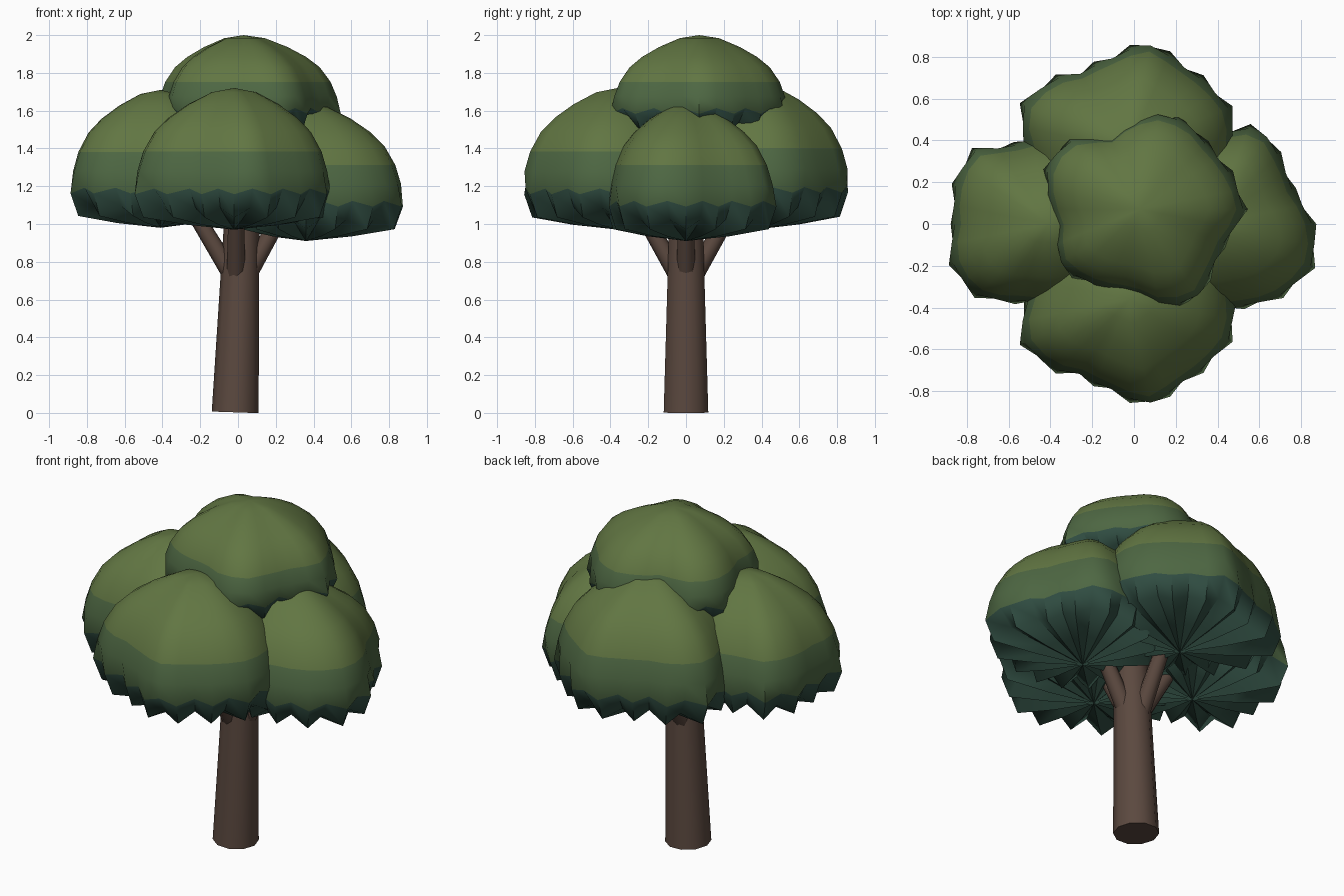
import bpy, bmesh, math
from mathutils import Vector

if "Cube" in bpy.data.objects:
    bpy.data.objects.remove(bpy.data.objects["Cube"])


def material(name, rgb):
    m = bpy.data.materials.new(name)
    m.diffuse_color = (*rgb, 1)
    m.use_nodes = True
    m.node_tree.nodes["Principled BSDF"].inputs["Base Color"].default_value = m.diffuse_color
    return m


BARK = material("bark", (0.105, 0.066, 0.05))
LEAF = [material("leaf_top", (0.12, 0.18, 0.055)),
        material("leaf_side", (0.075, 0.135, 0.055)),
        material("leaf_under", (0.03, 0.075, 0.055))]


def finish(name, bm, mats, angle):
    bmesh.ops.recalc_face_normals(bm, faces=bm.faces)
    me = bpy.data.meshes.new(name)
    bm.to_mesh(me)
    bm.free()
    for m in mats:
        me.materials.append(m)
    ob = bpy.data.objects.new(name, me)
    bpy.context.collection.objects.link(ob)
    bpy.ops.object.select_all(action='DESELECT')
    ob.select_set(True)
    bpy.context.view_layer.objects.active = ob
    bpy.ops.object.shade_smooth_by_angle(angle=math.radians(angle))
    return ob


def limb(name, a, b, r1, r2, sides):
    """Tapered round limb from a to b."""
    a, b = Vector(a), Vector(b)
    bm = bmesh.new()
    bmesh.ops.create_cone(bm, cap_ends=True, segments=sides, radius1=r1, radius2=r2, depth=(b - a).length)
    bmesh.ops.rotate(bm, verts=bm.verts, matrix=(b - a).to_track_quat('Z', 'Y').to_matrix())
    bmesh.ops.translate(bm, verts=bm.verts, vec=(a + b) / 2)
    return finish(name, bm, [BARK], 45)


def radius_at(outline, ang):
    """Interpolate the outline radius around the clump by angle."""
    pts = sorted((math.atan2(y, x) % math.tau, math.hypot(x, y)) for x, y in outline)
    pts = [(pts[-1][0] - math.tau, pts[-1][1])] + pts + [(pts[0][0] + math.tau, pts[0][1])]
    for (a0, r0), (a1, r1) in zip(pts, pts[1:]):
        if a0 <= ang <= a1:
            return r0 + (r1 - r0) * (ang - a0) / max(a1 - a0, 1e-6)
    return pts[0][1]


# Clump profile: radius fraction, height fraction, tooth size, material band
PROFILE = [(0.22, 0.97, 0, 0), (0.45, 0.885, 0, 0), (0.64, 0.79, 0, 0), (0.78, 0.69, 0, 0),
           (0.89, 0.55, 0, 0), (0.95, 0.41, 0.004, 1), (0.965, 0.27, 0.03, 1),
           (0.86, 0.12, 0.05, 2), (0.45, 0.055, 0.03, 2)]
SEG = 32


def clump(name, cx, cy, z0, z1, outline):
    """Leaf dome with a toothed rim and a shallow underside."""
    bm = bmesh.new()
    h = z1 - z0
    top = bm.verts.new((cx, cy, z1))
    bottom = bm.verts.new((cx, cy, z0))
    rings = []
    for f, z, tooth, _ in PROFILE:
        ring = []
        for i in range(SEG):
            a = math.tau * i / SEG
            s = 1 if i % 2 == 0 else -1
            r = radius_at(outline, a) * (f + s * tooth)
            ring.append(bm.verts.new((cx + r * math.cos(a), cy + r * math.sin(a),
                                      z0 + h * z - s * tooth * 0.5)))
        rings.append(ring)
    for i in range(SEG):
        j = (i + 1) % SEG
        bm.faces.new((top, rings[0][i], rings[0][j]))
        bm.faces.new((bottom, rings[-1][j], rings[-1][i])).material_index = 2
        for k in range(len(rings) - 1):
            f = bm.faces.new((rings[k][i], rings[k + 1][i], rings[k + 1][j], rings[k][j]))
            f.material_index = PROFILE[k + 1][3]
    return finish(name, bm, LEAF, 50)


# Trunk and four branches
limb("trunk", (-0.015, 0, 0.003), (0.03, 0, 1.3), 0.124, 0.085, 10)
limb("branch_left", (-0.02, 0, 0.71), (-0.3, 0, 1.17), 0.05, 0.038, 8)
limb("branch_right", (0.05, 0, 0.73), (0.3, 0, 1.17), 0.05, 0.038, 8)
for label, s in (("front", -1), ("back", 1)):
    limb("branch_" + label, (-0.01, s * 0.05, 0.74), (-0.01, s * 0.3, 1.17), 0.05, 0.038, 8)

# Outer leaf clumps; front and back share a mirrored outline
FRONT = [(-.51, 0), (-.55, -.19), (-.42, -.33), (-.23, -.38), (-.08, -.46), (.1, -.525), (.24, -.43),
         (.38, -.33), (.51, -.18), (.52, -.04), (.4, .25), (0, .4), (-.4, .25)]
clump("clump_front", -0.02, -0.36, 0.97, 1.72, FRONT)
clump("clump_back", -0.02, 0.36, 0.97, 1.75, [(x, -y) for x, y in FRONT])
clump("clump_left", -0.41, 0, 0.98, 1.71,
      [(-.39, .36), (-.47, .17), (-.47, 0), (-.49, -.17), (-.39, -.34), (-.12, -.38),
       (.2, -.36), (.4, 0), (.15, .39), (-.2, .38)])
clump("clump_right", 0.36, 0, 0.91, 1.64,
      [(.26, .48), (.36, .31), (.42, .16), (.51, .02), (.53, -.18), (.4, -.33), (.14, -.41),
       (-.2, -.36), (-.4, 0), (-.2, .38), (.08, .46)])

# Crown clump
clump("clump_top", 0.03, 0.07, 1.45, 2.0,
      [(.52, .01), (.46, .16), (.34, .31), (.25, .42), (.09, .48), (-.04, .44), (-.16, .35),
       (-.39, .33), (-.47, .18), (-.41, -.07), (-.4, -.27), (-.14, -.4), (-.03, -.41), (.12, -.48),
       (.28, -.45), (.34, -.34), (.4, -.19)])
